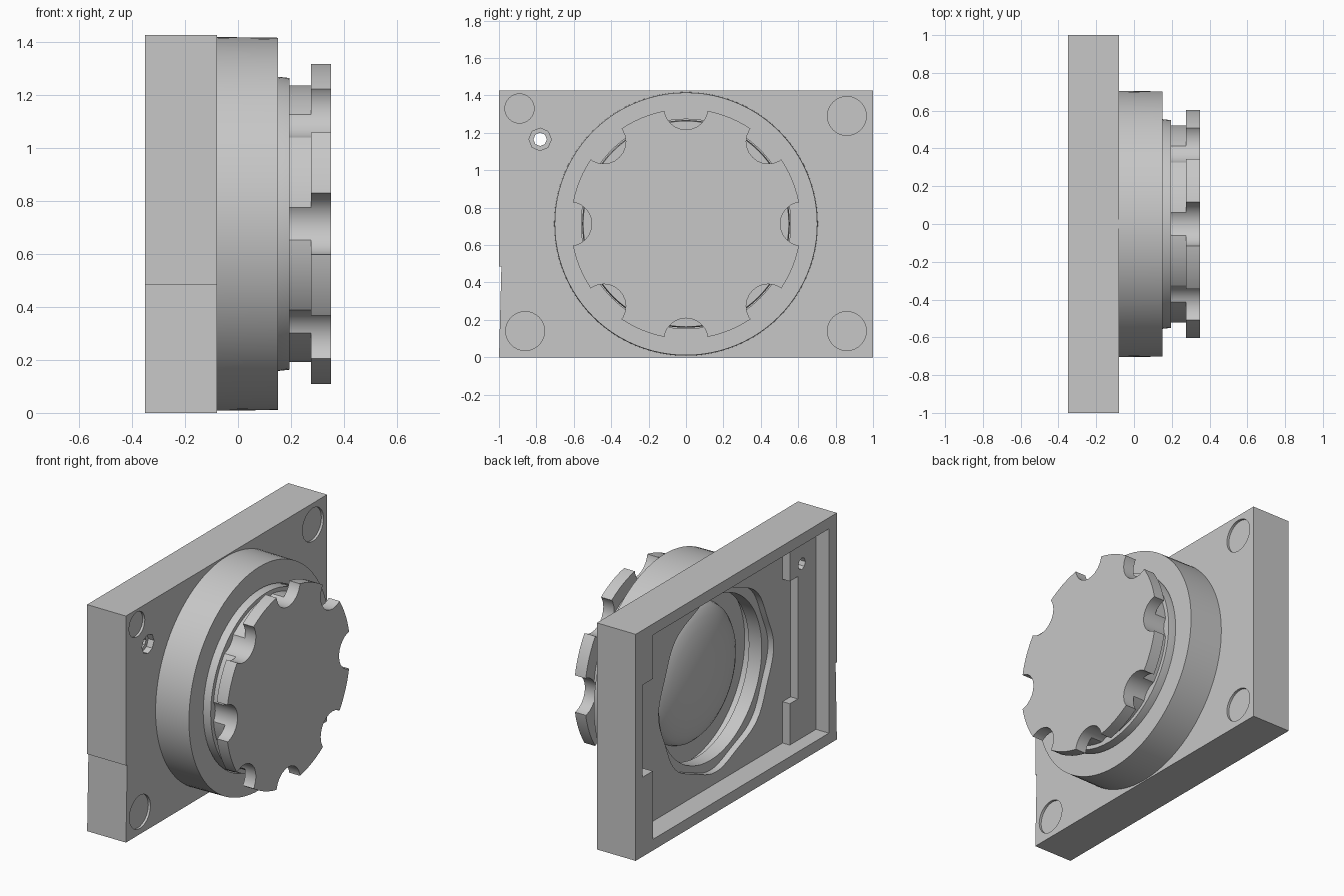
import bpy, bmesh, math

if "Cube" in bpy.data.objects:
    bpy.data.objects.remove(bpy.data.objects["Cube"], do_unlink=True)

CZ = 0.713  # height of the dial axis

grey = bpy.data.materials.new("plain grey")
grey.use_nodes = True
grey.diffuse_color = (0.57, 0.57, 0.57, 1)
grey.node_tree.nodes["Principled BSDF"].inputs["Base Color"].default_value = (0.57, 0.57, 0.57, 1)


def finish(name, bm):
    bmesh.ops.recalc_face_normals(bm, faces=bm.faces)
    mesh = bpy.data.meshes.new(name)
    bm.to_mesh(mesh)
    bm.free()
    mesh.materials.append(grey)
    obj = bpy.data.objects.new(name, mesh)
    bpy.context.collection.objects.link(obj)
    return obj


def prism(name, outline, x0, x1):
    """Extrude a (y, z) outline along x."""
    bm = bmesh.new()
    face = bm.faces.new([bm.verts.new((x0, y, z)) for y, z in outline])
    ext = bmesh.ops.extrude_face_region(bm, geom=[face])
    moved = [v for v in ext["geom"] if isinstance(v, bmesh.types.BMVert)]
    bmesh.ops.translate(bm, vec=(x1 - x0, 0, 0), verts=moved)
    return finish(name, bm)


def block(name, x0, x1, y0, y1, z0, z1):
    return prism(name, [(y0, z0), (y1, z0), (y1, z1), (y0, z1)], x0, x1)


def round_outline(radius, y=0, z=CZ, n=96):
    """Circle, or any radius given as a function of the angle."""
    r = radius if callable(radius) else (lambda a: radius)
    angles = [2 * math.pi * i / n for i in range(n)]
    return [(y + r(a) * math.cos(a), z + r(a) * math.sin(a)) for a in angles]


def lathe(name, profile, n=96):
    """Spin an (x, radius) profile about the dial axis."""
    bm = bmesh.new()
    verts = [bm.verts.new((x, r, 0)) for x, r in profile]
    edges = [bm.edges.new(p) for p in zip(verts, verts[1:])]
    bmesh.ops.spin(bm, geom=verts + edges, axis=(1, 0, 0), cent=(0, 0, 0),
                   angle=2 * math.pi, steps=n, use_duplicate=False)
    bmesh.ops.remove_doubles(bm, verts=bm.verts, dist=0.0001)
    bmesh.ops.translate(bm, vec=(0, 0, CZ), verts=bm.verts)
    return finish(name, bm)


def cut(obj, cutters):
    """Subtract cutters, then remove them."""
    for c in cutters:
        mod = obj.modifiers.new("cut", "BOOLEAN")
        mod.operation, mod.solver, mod.object = "DIFFERENCE", "EXACT", c
        bpy.context.view_layer.objects.active = obj
        bpy.ops.object.modifier_apply(modifier=mod.name)
        bpy.data.objects.remove(c, do_unlink=True)


def smooth(obj):
    bpy.ops.object.select_all(action="DESELECT")
    obj.select_set(True)
    bpy.context.view_layer.objects.active = obj
    bpy.ops.object.shade_smooth_by_angle(angle=math.radians(30))


# Back plate, hollowed from behind
BACK, FRONT, TOP = -0.35, -0.08, 1.425
plate = block("back_plate", BACK, FRONT, -1, 1, 0, TOP)
pockets = [
    block("pocket", BACK - 0.1, -0.26, -0.92, 0.83, 0.07, TOP - 0.07),
    block("side_pocket", BACK - 0.1, -0.26, 0.7, 0.93, 0.5, 1.08),
    block("deep_pocket", BACK - 0.1, -0.21, -0.66, 0.83, 0.07, TOP - 0.07),
    block("deep_side", BACK - 0.1, -0.21, -0.74, 0, 0.33, 1.1),
]
# Wavy opening and the round bore behind the dial
wavy = round_outline(lambda a: 0.56 + 0.012 * math.cos(8 * a))
pockets.append(prism("wavy_opening", wavy, BACK, -0.17))
pockets.append(prism("bore", round_outline(0.51), BACK, 0.1))
# Screw hole and shallow round corner seats
pockets.append(prism("hole", round_outline(0.036, -0.78, 1.165, 8), BACK - 0.1, 0.1))
pockets.append(prism("countersink", round_outline(0.06, -0.78, 1.165, 8), -0.12, 0.1))
for y, z, r in [(-0.89, 1.33, 0.078), (0.86, 1.29, 0.104),
                (-0.86, 0.14, 0.104), (0.86, 0.14, 0.104)]:
    pockets.append(prism("seat", round_outline(r, y, z, 32), FRONT - 0.015, 0))
# Slim sloping notch low on one edge
pockets.append(prism("edge_notch", [(-1.1, -0.01), (-1, -0.01), (-0.987, 0.485), (-1.1, 0.485)], -0.5, 0))
cut(plate, pockets)
smooth(plate)

# Raised collar around the dial
collar = lathe("collar", [(-0.09, 0.705), (0.15, 0.702), (0.15, 0.56), (-0.09, 0.56), (-0.09, 0.705)])
smooth(collar)

# Dial core with a dome on its rear
dome = [(-0.02 - 0.13 * math.cos(t * math.pi / 16), 0.43 * math.sin(t * math.pi / 16)) for t in range(9)]
core = lathe("dial_core", dome + [(-0.02, 0.555), (0.15, 0.555), (0.195, 0.55), (0.195, 0)])
smooth(core)

# Scalloped neck and grip disc
for name, radius, x0, x1 in [("dial_neck", 0.525, 0.19, 0.28), ("dial_grip", 0.615, 0.275, 0.35)]:
    part = prism(name, round_outline(radius), x0, x1)
    scallops = []
    for i in range(8):
        a = math.pi * i / 4
        centre = (0.622 * math.cos(a), CZ + 0.622 * math.sin(a))
        scallops.append(prism("scallop", round_outline(0.118, *centre, 24), 0.1, 0.5))
    cut(part, scallops)
    smooth(part)
